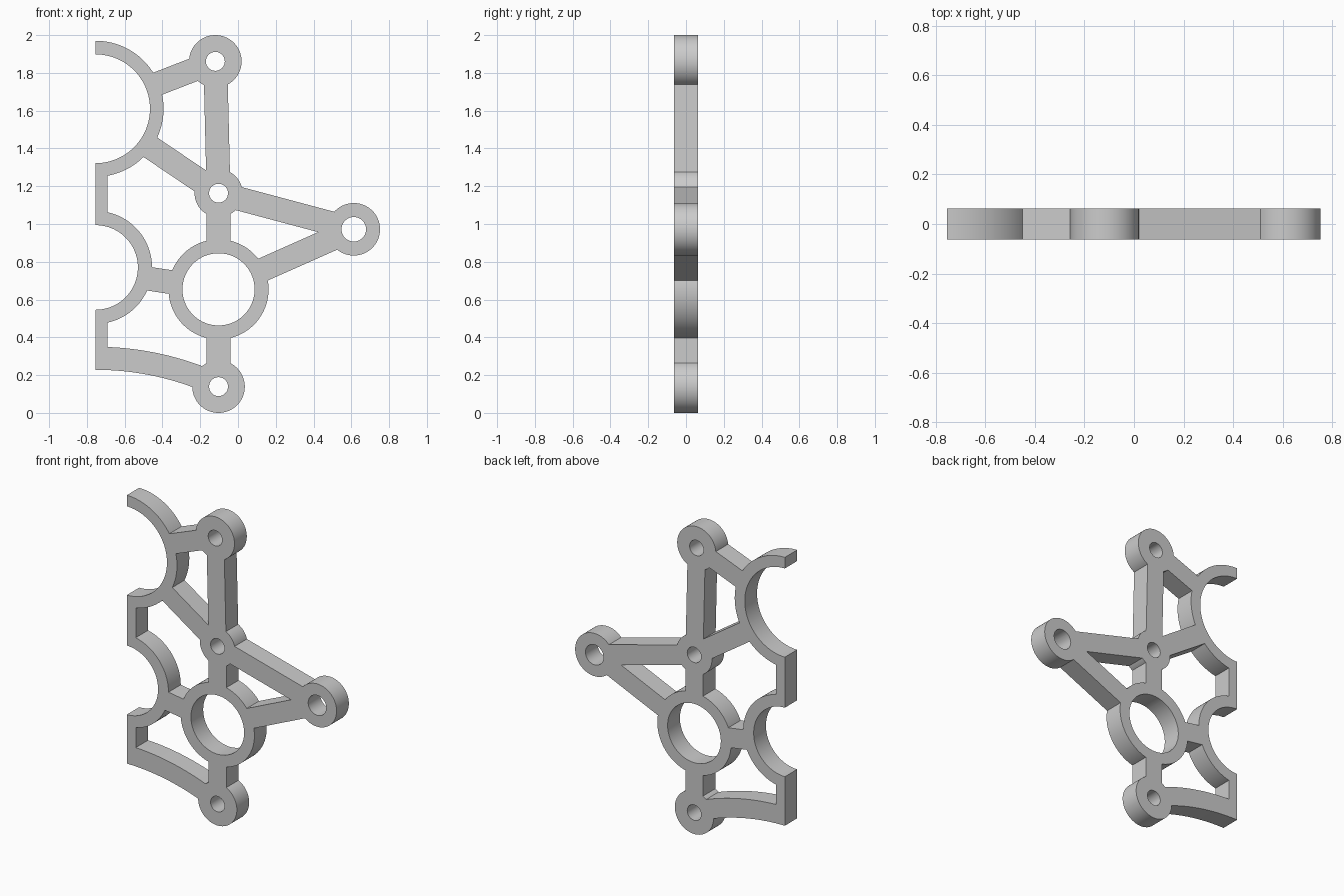
import bpy
from math import sin, cos, pi, radians
from mathutils import Vector
from mathutils.geometry import delaunay_2d_cdt

if "Cube" in bpy.data.objects:
    bpy.data.objects.remove(bpy.data.objects["Cube"], do_unlink=True)

THICK = 0.126
BAR = 0.126
LEFT = -0.754   # straight left edge


# Flat outline helpers, all counter-clockwise in (x, z)
def arc(c, r, start, end, n):
    angles = [radians(start + (end - start) * i / n) for i in range(n + 1)]
    return [Vector((c[0] + r * cos(a), c[1] + r * sin(a))) for a in angles]


def disc(c, r, n=96):
    return arc(c, r, 0, 360, n)[:-1]


def bar(a, b, width=BAR):
    a, b = Vector(a), Vector(b)
    d = (b - a).normalized()
    side = Vector((-d.y, d.x)) * width / 2
    return [a - side, b - side, b + side, a + side]


# Key centres
top, mid, right = (-0.12, 1.861), (-0.103, 1.163), (0.613, 0.972)
ring, bottom = (-0.103, 0.654), (-0.103, 0.139)
upper_bay, lower_bay = (LEFT, 1.61), (LEFT, 0.77)

# Bosses, ring and half-round bays
solids = [disc(top, 0.139), disc(right, 0.139), disc(bottom, 0.139),
          disc(mid, 0.127), disc(ring, 0.265),
          arc(upper_bay, 0.36, -90, 90, 64),
          arc(lower_bay, 0.299, -90, 90, 64)]

# Straight struts
solids += [bar(a, b) for a, b in (
    (top, mid), (mid, ring), (ring, bottom), (mid, right), (ring, right),
    (top, (-0.52, 1.706)), (mid, (-0.52, 1.444)), (ring, (-0.55, 0.722)))]

# Left edge strip and curved foot strut
solids.append(bar((LEFT + 0.032, 0.24), (LEFT + 0.032, 1.45), 0.064))
foot = (LEFT, -1.256)
solids.append(arc(foot, 1.606, 67, 90, 32) + arc(foot, 1.484, 90, 67, 32))

# Openings
holes = [disc(top, 0.05, 48), disc(mid, 0.05, 48), disc(bottom, 0.05, 48),
         disc(right, 0.065, 48), disc(ring, 0.191),
         disc(upper_bay, 0.288, 128), disc(lower_bay, 0.224, 128)]

# Merge the outlines: keep what lies in a solid and in no hole
coords, loops = [], []
for outline in solids + holes:
    loops.append(list(range(len(coords), len(coords) + len(outline))))
    coords += outline
verts, _, faces, _, _, owners = delaunay_2d_cdt(coords, [], loops, 1, 1e-5)
kept = [f for f, own in zip(faces, owners)
        if own and max(own) < len(solids)]
used = sorted({v for f in kept for v in f})
index = {v: i for i, v in enumerate(used)}

mesh = bpy.data.meshes.new("bracket_plate")
mesh.from_pydata([(verts[v].x, 0, verts[v].y) for v in used], [],
                 [[index[v] for v in f] for f in kept])
plate = bpy.data.objects.new("bracket_plate", mesh)
bpy.context.collection.objects.link(plate)

# Plain grey material
grey = bpy.data.materials.new("plain_grey")
grey.use_nodes = True
colour = (0.6, 0.6, 0.6, 1)
grey.diffuse_color = colour
for node in grey.node_tree.nodes:
    if node.type == 'BSDF_PRINCIPLED':
        node.inputs["Base Color"].default_value = colour
mesh.materials.append(grey)

# Thicken the plate and smooth its round walls
solidify = plate.modifiers.new("thickness", 'SOLIDIFY')
solidify.thickness = THICK
solidify.offset = 0
bpy.ops.object.select_all(action='DESELECT')
plate.select_set(True)
bpy.context.view_layer.objects.active = plate
bpy.ops.object.modifier_apply(modifier=solidify.name)
bpy.ops.object.shade_smooth_by_angle(angle=radians(25))
